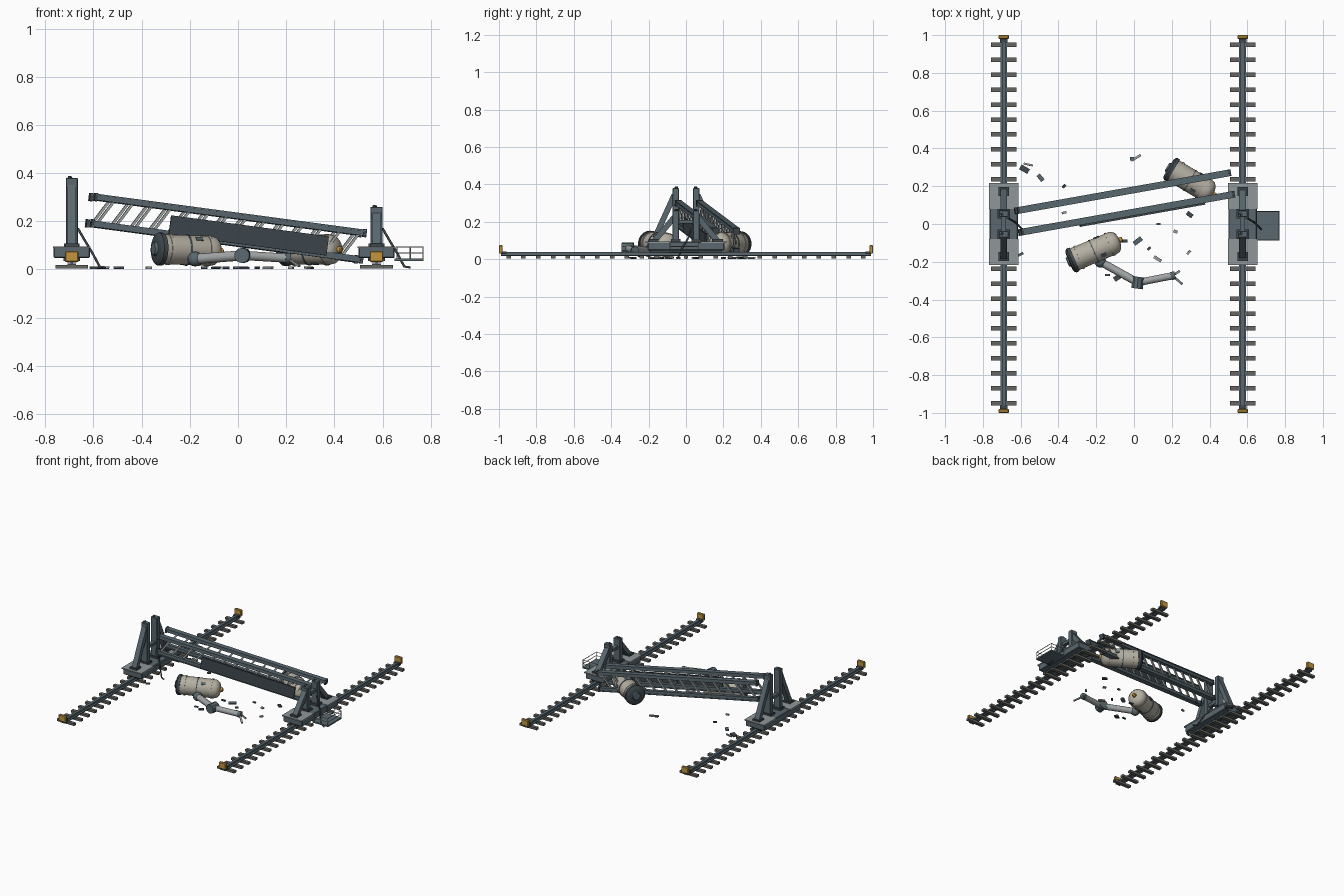
import bpy, bmesh, math, random
from mathutils import Matrix, Vector

if "Cube" in bpy.data.objects:
    bpy.data.objects.remove(bpy.data.objects["Cube"])

random.seed(4)
R = math.radians


def material(name, rgb):
    m = bpy.data.materials.new(name)
    m.diffuse_color = (*rgb, 1)
    m.use_nodes = True
    m.node_tree.nodes["Principled BSDF"].inputs["Base Color"].default_value = m.diffuse_color
    return m


SLATE = material("slate_steel", (0.10, 0.14, 0.16))
DARK = material("dark_steel", (0.05, 0.065, 0.075))
DECK = material("deck_grey", (0.28, 0.31, 0.32))
BEIGE = material("tank_beige", (0.46, 0.43, 0.36))
PALE = material("pale_steel", (0.36, 0.38, 0.38))
YELLOW = material("warning_yellow", (0.55, 0.30, 0.05))
WOOD = material("sleeper_grey", (0.13, 0.13, 0.12))


def finish(name, bm, mat, smooth=False):
    bmesh.ops.recalc_face_normals(bm, faces=bm.faces)
    me = bpy.data.meshes.new(name)
    bm.to_mesh(me)
    bm.free()
    ob = bpy.data.objects.new(name, me)
    me.materials.append(mat)
    bpy.context.collection.objects.link(ob)
    if smooth:
        bpy.ops.object.select_all(action='DESELECT')
        ob.select_set(True)
        bpy.context.view_layer.objects.active = ob
        bpy.ops.object.shade_smooth_by_angle(angle=R(35))
    return ob


def box(name, loc, size, mat, frame=Matrix(), rot=Matrix(), bevel=0):
    bm = bmesh.new()
    bmesh.ops.create_cube(bm, size=1)
    bmesh.ops.transform(bm, matrix=Matrix.Diagonal((*size, 1)), verts=bm.verts)
    if bevel:
        bmesh.ops.bevel(bm, geom=bm.edges[:], offset=bevel, segments=1, affect='EDGES')
    bmesh.ops.transform(bm, matrix=frame @ Matrix.Translation(loc) @ rot, verts=bm.verts)
    return finish(name, bm, mat)


def beam(name, a, b, w, h, mat, frame=Matrix()):
    """Square bar between two points."""
    a, b = Vector(a), Vector(b)
    d = b - a
    rot = d.to_track_quat('Z', 'Y').to_matrix().to_4x4()
    return box(name, (a + b) / 2, (w, h, d.length), mat, frame, rot)


def lathe(name, profile, mat, frame, n=24):
    """Revolve (x, radius) pairs about the local x axis."""
    bm = bmesh.new()
    vs = [bm.verts.new((x, 0, r)) for x, r in profile]
    es = [bm.edges.new(p) for p in zip(vs, vs[1:])]
    bmesh.ops.spin(bm, geom=vs + es, cent=(0, 0, 0), axis=(1, 0, 0),
                   angle=math.tau, steps=n, use_merge=True)
    bmesh.ops.remove_doubles(bm, verts=bm.verts, dist=1e-5)
    bmesh.ops.transform(bm, matrix=frame, verts=bm.verts)
    return finish(name, bm, mat, True)


def rod(name, a, b, r, mat, n=12):
    a, b = Vector(a), Vector(b)
    d = b - a
    rot = d.to_track_quat('X', 'Z').to_matrix().to_4x4()
    return lathe(name, [(0, 0), (0, r), (d.length, r), (d.length, 0)], mat,
                 Matrix.Translation(a) @ rot, n)


def cable(name, pts, r, mat):
    cu = bpy.data.curves.new(name, 'CURVE')
    cu.dimensions = '3D'
    cu.bevel_depth, cu.bevel_resolution, cu.use_fill_caps = r, 1, True
    sp = cu.splines.new('POLY')
    sp.points.add(len(pts) - 1)
    for p, c in zip(sp.points, pts):
        p.co = (*c, 1)
    cu.materials.append(mat)
    bpy.context.collection.objects.link(bpy.data.objects.new(name, cu))


# tracks and towers, one per side
for side, X, top in (("left", -0.69, 0.38), ("right", 0.575, 0.26)):
    # rail with foot, web and head
    for part, z, w, h in (("foot", 0.021, 0.036, 0.006), ("web", 0.028, 0.01, 0.012),
                          ("head", 0.036, 0.02, 0.008)):
        box(f"{side}_rail_{part}", (X, 0, z), (w, 1.98, h), SLATE)
    for i in range(25):
        box(f"{side}_sleeper", (X, -0.948 + i * 0.079, 0.011), (0.135, 0.024, 0.016), WOOD)
    for s in (-1, 1):
        box(f"{side}_end_stop", (X, s * 0.99, 0.053), (0.056, 0.02, 0.046), YELLOW, bevel=0.004)
        box(f"{side}_end_stop_foot", (X, s * 0.975, 0.035), (0.04, 0.03, 0.012), DARK)
    # carriage with wheels
    box(f"{side}_carriage", (X, 0, 0.07), (0.15, 0.41, 0.046), SLATE, bevel=0.004)
    box(f"{side}_wheel_housing", (X, 0, 0.044), (0.07, 0.38, 0.02), DARK)
    for s in (-1, 1):
        box(f"{side}_deck_plate", (X, s * 0.148, 0.092), (0.156, 0.136, 0.008), DECK)
        for y in (0.08, 0.165):
            rod(f"{side}_wheel", (X - 0.022, s * y, 0.058), (X + 0.022, s * y, 0.058), 0.022, DARK, 16)
        # upright post, raking leg and foot
        box(f"{side}_post", (X, s * 0.055, 0.09 + (top - 0.09) / 2), (0.05, 0.035, top - 0.09), SLATE, bevel=0.003)
        beam(f"{side}_raking_leg", (X, s * 0.18, 0.085), (X, s * 0.062, top - 0.035), 0.036, 0.03, SLATE)
        box(f"{side}_leg_foot", (X, s * 0.172, 0.1), (0.055, 0.05, 0.014), DARK)
        box(f"{side}_post_foot", (X, s * 0.055, 0.1), (0.066, 0.05, 0.014), DARK)
        # torn plates on the post tops
        beam(f"{side}_torn_plate", (X - 0.012, s * 0.05, top - 0.01), (X - 0.006, s * 0.053, top + 0.006),
             0.016, 0.012, DARK)
    box(f"{side}_tower_tie", (X, 0, 0.2), (0.026, 0.1, 0.02), SLATE)
    # snapped cable hanging to the ground
    cable(f"{side}_snapped_cable", [(X + 0.025, 0.03, 0.17), (X + 0.06, 0.01, 0.11),
                                    (X + 0.09, -0.02, 0.06), (X + 0.115, -0.04, 0.012),
                                    (X + 0.14, -0.05, 0.008)], 0.005, DARK)

# service platform with handrail
box("service_platform", (0.71, -0.01, 0.04), (0.122, 0.155, 0.01), SLATE)
for y in (-0.085, 0.065):
    for x in (0.66, 0.715, 0.768):
        rod("handrail_post", (x, y, 0.04), (x, y, 0.093), 0.0022, PALE, 6)
    for z in (0.068, 0.093):
        rod("handrail", (0.655, y, z), (0.77, y, z), 0.0022, PALE, 6)
for z in (0.068, 0.093):
    rod("handrail_end", (0.768, -0.085, z), (0.768, 0.065, z), 0.0022, PALE, 6)

# fallen twin-truss girder
G = Matrix.Translation((-0.05, 0.113, 0.171)) @ Matrix.Rotation(R(10.1), 4, 'Z') @ Matrix.Rotation(R(7.5), 4, 'Y')
for truss, y in (("front", -0.058), ("back", 0.058)):
    for s in (-1, 1):
        box(f"{truss}_chord", (0, y, s * 0.055), (1.15, 0.026, 0.024), SLATE, G)
        box(f"{truss}_chord_flange", (0, y, s * 0.066), (1.156, 0.036, 0.006), SLATE, G)
        for e in (-1, 1):
            box(f"{truss}_chord_end", (e * 0.572, y, s * 0.055), (0.012, 0.034, 0.034), DARK, G)
    for i in range(14):
        x = -0.55 + i * 0.08
        beam(f"{truss}_diagonal", (x, y, -0.05), (x + 0.058, y, 0.05), 0.011, 0.011, PALE, G)
box("girder_side_panel", (0.085, -0.08, -0.019), (0.67, 0.01, 0.08), DARK, G)
for x in (-0.2, 0.085, 0.37):
    box("panel_bracket", (x, -0.072, -0.02), (0.02, 0.012, 0.07), SLATE, G)

# two fallen tanks
for label, loc, ang, tilt, L in (("front", (-0.205, -0.14, 0.08), 23, 2, 0.138),
                                 ("back", (0.305, 0.225, 0.082), -31, 0, 0.13)):
    T = Matrix.Translation(loc) @ Matrix.Rotation(R(ang), 4, 'Z') @ Matrix.Rotation(R(tilt), 4, 'Y')
    lathe(f"{label}_tank_body", [(-L, 0), (-L, 0.062), (L - 0.04, 0.062), (L - 0.022, 0.058),
                                 (L - 0.008, 0.045), (L, 0.025), (L + 0.002, 0)], BEIGE, T, 28)
    lathe(f"{label}_tank_flange", [(-L - 0.012, 0), (-L - 0.012, 0.05), (-L - 0.006, 0.062), (-L, 0.068),
                                   (-L + 0.018, 0.068), (-L + 0.018, 0.06)], DARK, T, 28)
    lathe(f"{label}_tank_hub", [(-L - 0.022, 0), (-L - 0.022, 0.024), (-L - 0.01, 0.03)], SLATE, T, 16)
    for x, w, m in ((-L + 0.045, 0.012, BEIGE), (-0.01, 0.006, SLATE), (L - 0.055, 0.01, BEIGE)):
        lathe(f"{label}_tank_band", [(x - w / 2, 0.06), (x - w / 2, 0.0655), (x + w / 2, 0.0655),
                                     (x + w / 2, 0.06)], m, T, 28)
    lathe(f"{label}_tank_nozzle", [(L, 0), (L, 0.014), (L + 0.014, 0.014), (L + 0.018, 0.009),
                                   (L + 0.018, 0)], YELLOW, T, 12)
    for a in (0, 120, 240):
        box(f"{label}_tank_hatch", (0.03, 0, 0.062), (0.03, 0.02, 0.006), SLATE,
            T @ Matrix.Rotation(R(a + 40), 4, 'X'))

# broken jointed arm with gripper
shoulder, elbow, wrist = (-0.178, -0.2, 0.043), (0.02, -0.31, 0.058), (0.215, -0.272, 0.046)
rod("upper_arm", shoulder, elbow, 0.021, PALE, 16)
rod("forearm", elbow, wrist, 0.019, PALE, 16)
ball = [(0.031 * -math.cos(math.pi * i / 8), 0.031 * math.sin(math.pi * i / 8)) for i in range(9)]
lathe("shoulder_joint", ball, SLATE, Matrix.Translation(shoulder), 16)
rod("elbow_joint", (0.016, -0.342, 0.058), (0.024, -0.28, 0.058), 0.032, SLATE, 10)
rod("wrist_collar", (0.195, -0.276, 0.047), (0.217, -0.272, 0.046), 0.0215, SLATE, 16)
beam("gripper_finger", (0.217, -0.285, 0.04), (0.255, -0.318, 0.014), 0.012, 0.008, PALE)
beam("gripper_finger", (0.217, -0.265, 0.04), (0.24, -0.25, 0.014), 0.012, 0.008, PALE)

# scattered debris: x, y, length, width
scraps = [(-0.58, 0.29, .05, .028), (-0.56, 0.315, .05, .01), (-0.495, 0.245, .04, .022),
          (-0.37, 0.2, .022, .014), (0.01, 0.35, .06, .012), (-0.01, 0.345, .022, .018),
          (0.295, 0.05, .035, .022), (0.125, -0.185, .045, .016), (0.02, -0.09, .05, .024),
          (-0.09, -0.285, .035, .026), (0.22, -0.04, .022, .016), (-0.6, -0.16, .03, .012),
          (0.08, -0.13, .022, .012), (-0.37, 0.06, .025, .012), (0.13, 0.0, .02, .012),
          (-0.05, -0.09, .03, .014), (0.29, -0.15, .026, .012), (-0.14, -0.27, .026, .01)]
for i, (x, y, l, w) in enumerate(scraps):
    rot = Matrix.Rotation(random.uniform(-1, 1), 4, 'Z') @ Matrix.Rotation(random.uniform(-.12, .12), 4, 'X')
    box("debris_scrap", (x, y, 0.007), (l, w, 0.009), (DARK, PALE, SLATE)[i % 3], Matrix(), rot)
